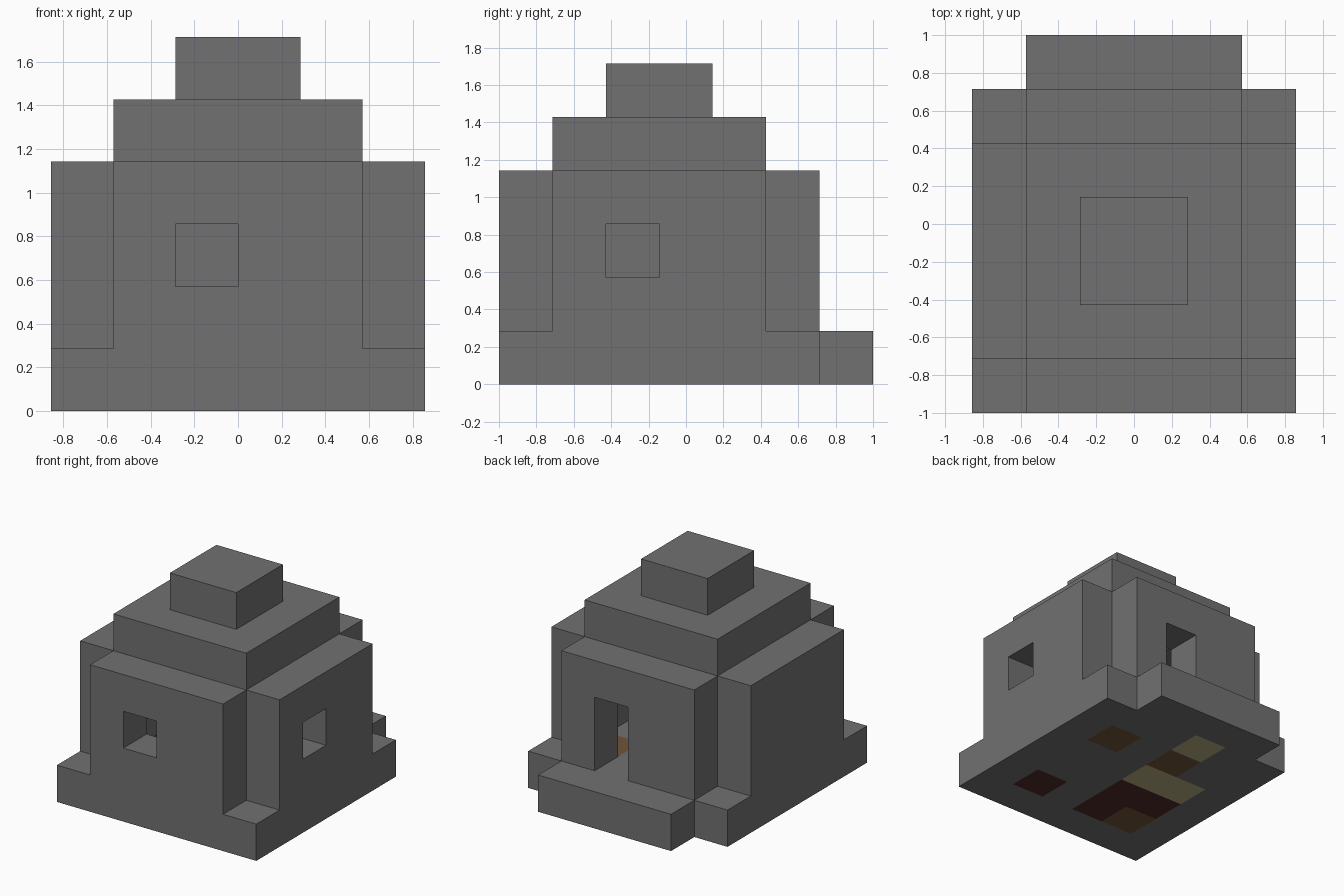
import bpy
import bmesh
from mathutils import Vector

if "Cube" in bpy.data.objects:
    bpy.data.objects.remove(bpy.data.objects["Cube"])

UNIT = 2 / 7                                  # edge of one block
CORNER = Vector((-3 * UNIT, -3.5 * UNIT, 0))  # lowest right front corner
X, Y, Z = Vector((1, 0, 0)), Vector((0, 1, 0)), Vector((0, 0, 1))


def material(name, color):
    mat = bpy.data.materials.new(name)
    mat.use_nodes = True
    mat.diffuse_color = (*color, 1)
    mat.node_tree.nodes["Principled BSDF"].inputs["Base Color"].default_value = (*color, 1)
    return mat


PALETTE = {
    "#": material("stone grey", (0.165, 0.165, 0.165)),
    "w": material("wood brown", (0.165, 0.09, 0.04)),
    "p": material("pale beige", (0.47, 0.42, 0.23)),
    "r": material("dark red", (0.08, 0.025, 0.02)),
}


def slab(name, start, across, up, depth, rows):
    """One-block-thick slab; rows run from far to near, dots are openings."""
    bm = bmesh.new()
    keys = [k for k in PALETTE if any(k in row for row in rows)]
    for j, row in enumerate(reversed(rows)):
        for i, key in enumerate(row):
            if key == ".":
                continue
            base = Vector(start) + across * i + up * j
            corners = (base, base + across, base + across + up, base + up)
            face = bm.faces.new([bm.verts.new(CORNER + c * UNIT) for c in corners])
            face.material_index = keys.index(key)
    bmesh.ops.remove_doubles(bm, verts=bm.verts, dist=0.001)
    new = bmesh.ops.extrude_face_region(bm, geom=bm.faces[:])["geom"]
    bmesh.ops.translate(bm, vec=depth * UNIT,
                        verts=[v for v in new if isinstance(v, bmesh.types.BMVert)])
    bmesh.ops.recalc_face_normals(bm, faces=bm.faces)
    bmesh.ops.dissolve_limit(bm, angle_limit=0.01, verts=bm.verts,
                             edges=bm.edges, delimit={"MATERIAL"})
    mesh = bpy.data.meshes.new(name)
    bm.to_mesh(mesh)
    bm.free()
    for k in keys:
        mesh.materials.append(PALETTE[k])
    bpy.context.collection.objects.link(bpy.data.objects.new(name, mesh))


# Foundation with coloured floor blocks, and the doorstep behind it
slab("foundation", (0, 0, 0), X, Y, Z, [
    "##p###",
    "##w#w#",
    "#pp###",
    "#rr###",
    "#wr#r#",
    "######",
])
slab("doorstep", (1, 6, 0), X, Y, Z, ["####"])

# Walls around the hollow room
SOLID = ["####"] * 3
WINDOW = ["####", "#.##", "####"]
DOORWAY = ["####", "##.#", "##.#"]
slab("front_wall", (1, 0, 1), X, Z, Y, WINDOW)
slab("back_wall", (1, 5, 1), X, Z, Y, DOORWAY)
slab("left_wall", (5, 1, 1), Y, Z, X, WINDOW)
slab("right_wall", (0, 1, 1), Y, Z, X, SOLID)

# Stepped roof
slab("roof_ring", (1, 1, 4), X, Y, Z, ["####", "#..#", "#..#", "####"])
slab("roof_cap", (2, 2, 5), X, Y, Z, ["##", "##"])
